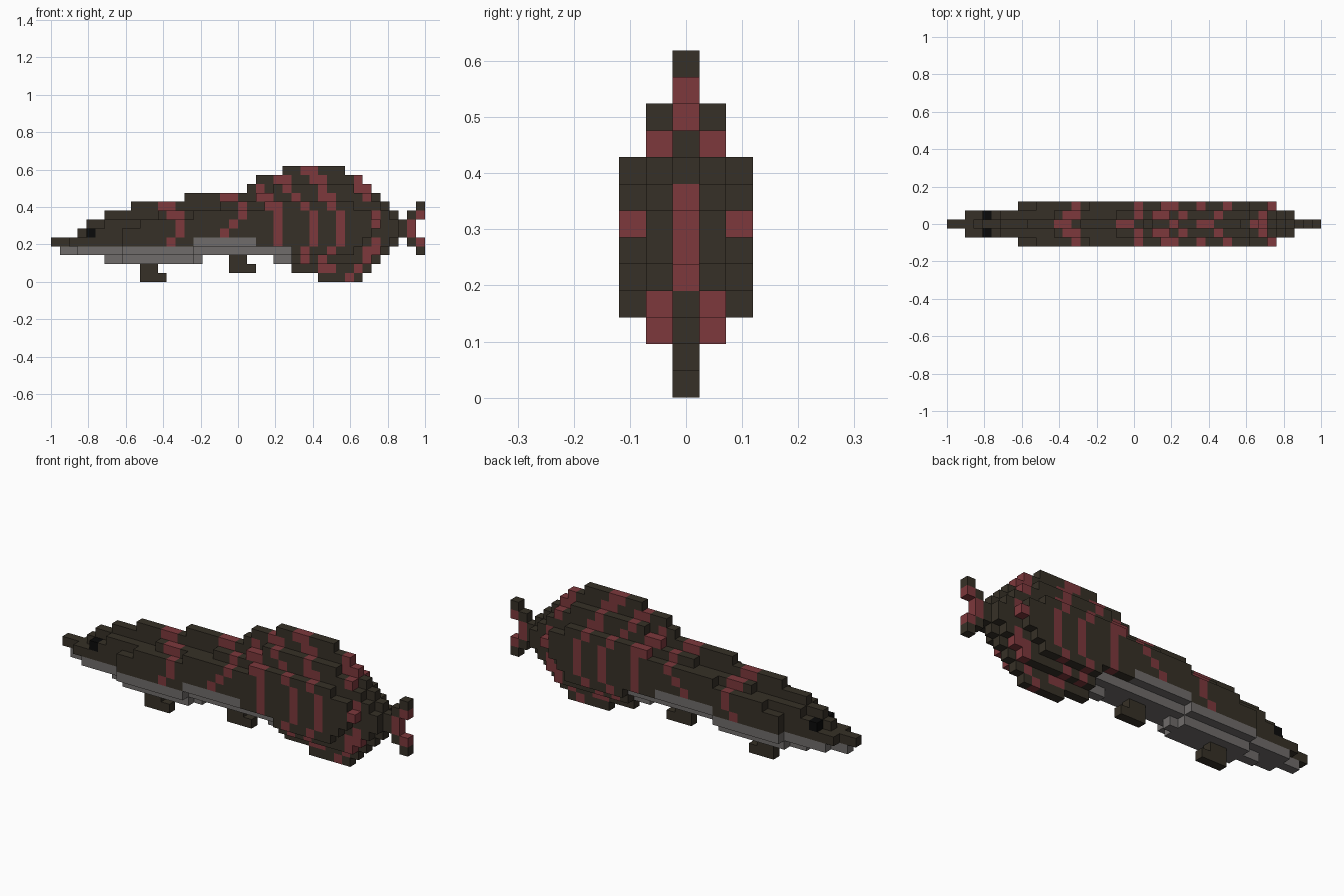
import bpy, bmesh
from mathutils import Vector

if "Cube" in bpy.data.objects:
    bpy.data.objects.remove(bpy.data.objects["Cube"])

S = 2 / 42  # edge length of one block

# Fish slices: row -> inclusive column runs, for the centre slice, then outwards
CENTRE = {0: [(30, 34)], 1: [(27, 35)], 2: [(6, 16), (25, 36)], 3: [(1, 37)],
          4: [(0, 38)], 5: [(3, 39)], 6: [(4, 39)], 7: [(6, 38)], 8: [(9, 37)],
          9: [(15, 36)], 10: [(22, 35)], 11: [(23, 34)], 12: [(26, 32)]}
MIDDLE = {2: [(8, 15), (27, 35)], 3: [(3, 36)], 4: [(2, 37)], 5: [(4, 38)],
          6: [(6, 38)], 7: [(12, 37)], 8: [(19, 36)], 9: [(23, 35)], 10: [(25, 33)]}
OUTER = {3: [(8, 15), (27, 33)], 4: [(8, 34)], 5: [(8, 35)], 6: [(10, 36)],
         7: [(16, 35)], 8: [(24, 33)]}

# Markings by row, projected through every slice
STRIPES = {0: [33], 1: [30, 31, 34], 2: [28, 30, 35], 3: [28, 31, 35, 36],
           4: [13, 25, 29, 32, 36], 5: [14, 19, 25, 29, 32], 6: [14, 20, 25, 29, 32, 36],
           7: [13, 14, 21, 25, 29, 32, 36], 8: [12, 13, 21, 24, 25, 28, 31],
           9: [19, 20, 23, 24, 27, 30, 31, 35], 10: [23, 26, 30, 34, 35],
           11: [25, 26, 29, 30, 34], 12: [28, 29]}
BELLY = {2: [(6, 16), (25, 26)], 3: [(1, 26)], 4: [(16, 22)]}


def in_runs(runs, c):
    return any(a <= c <= b for a, b in runs)


def fish_part(c, r):
    if in_runs(BELLY.get(r, []), c):
        return "belly"
    return "stripes" if c in STRIPES[r] else "body"


cells = {}  # (column, slice, row) -> part name
for depth, rows in enumerate((CENTRE, MIDDLE, OUTER)):
    for r, runs in rows.items():
        for a, b in runs:
            for c in range(a, b + 1):
                for side in (-depth, depth):
                    cells[c, side, r] = fish_part(c, r)

# Eyes, one on each side
for side in (-1, 1):
    cells[4, side, 5] = "eyes"

# Small feet with a toe pointing back
for name, c, r in (("front_foot", 10, 0), ("rear_foot", 20, 1)):
    for dc, dr in ((0, 0), (1, 0), (2, 0), (0, 1), (1, 1)):
        cells[c + dc, 0, r + dr] = name

# Forked tail fin, mirrored about its middle
for low, high in ((3, 8), (4, 7), (5, 6)):
    for r in (low, high):
        if low == 3:
            cells[41, 0, r] = "tail_tips"
        elif low == 4:
            cells[40, 0, r] = "tail_tips"
            cells[41, 0, r] = "tail_fin"
        else:
            cells[40, 0, r] = "tail_fin"

DARK, RED = (0.037, 0.030, 0.020, 1), (0.205, 0.040, 0.045, 1)
COLOURS = {"body": DARK, "stripes": RED, "belly": (0.16, 0.15, 0.145, 1),
           "eyes": (0.003, 0.003, 0.003, 1), "front_foot": DARK, "rear_foot": DARK,
           "tail_tips": DARK, "tail_fin": RED}


def build_part(name, colour):
    """Make one object from the exposed block faces of a part."""
    bm = bmesh.new()
    for cell, part in cells.items():
        if part != name:
            continue
        centre = Vector(((cell[0] - 20.5) * S, cell[1] * S, (cell[2] + 0.5) * S))
        for axis in range(3):
            for sign in (-1, 1):
                n = Vector((0, 0, 0))
                n[axis] = sign
                if tuple(cell[i] + int(n[i]) for i in range(3)) in cells:
                    continue
                u = Vector((0, 0, 0))
                u[(axis + 1) % 3] = 1
                v = n.cross(u)
                corners = (n - u - v, n + u - v, n + u + v, n - u + v)
                bm.faces.new([bm.verts.new(centre + p * S / 2) for p in corners])
    bmesh.ops.remove_doubles(bm, verts=bm.verts[:], dist=S / 100)
    mesh = bpy.data.meshes.new(name)
    bm.to_mesh(mesh)
    bm.free()
    mat = bpy.data.materials.new(name + "_colour")
    mat.diffuse_color = colour
    mat.use_nodes = True
    mat.node_tree.nodes["Principled BSDF"].inputs["Base Color"].default_value = mat.diffuse_color
    mesh.materials.append(mat)
    bpy.context.collection.objects.link(bpy.data.objects.new(name, mesh))


for name, colour in COLOURS.items():
    build_part(name, colour)
